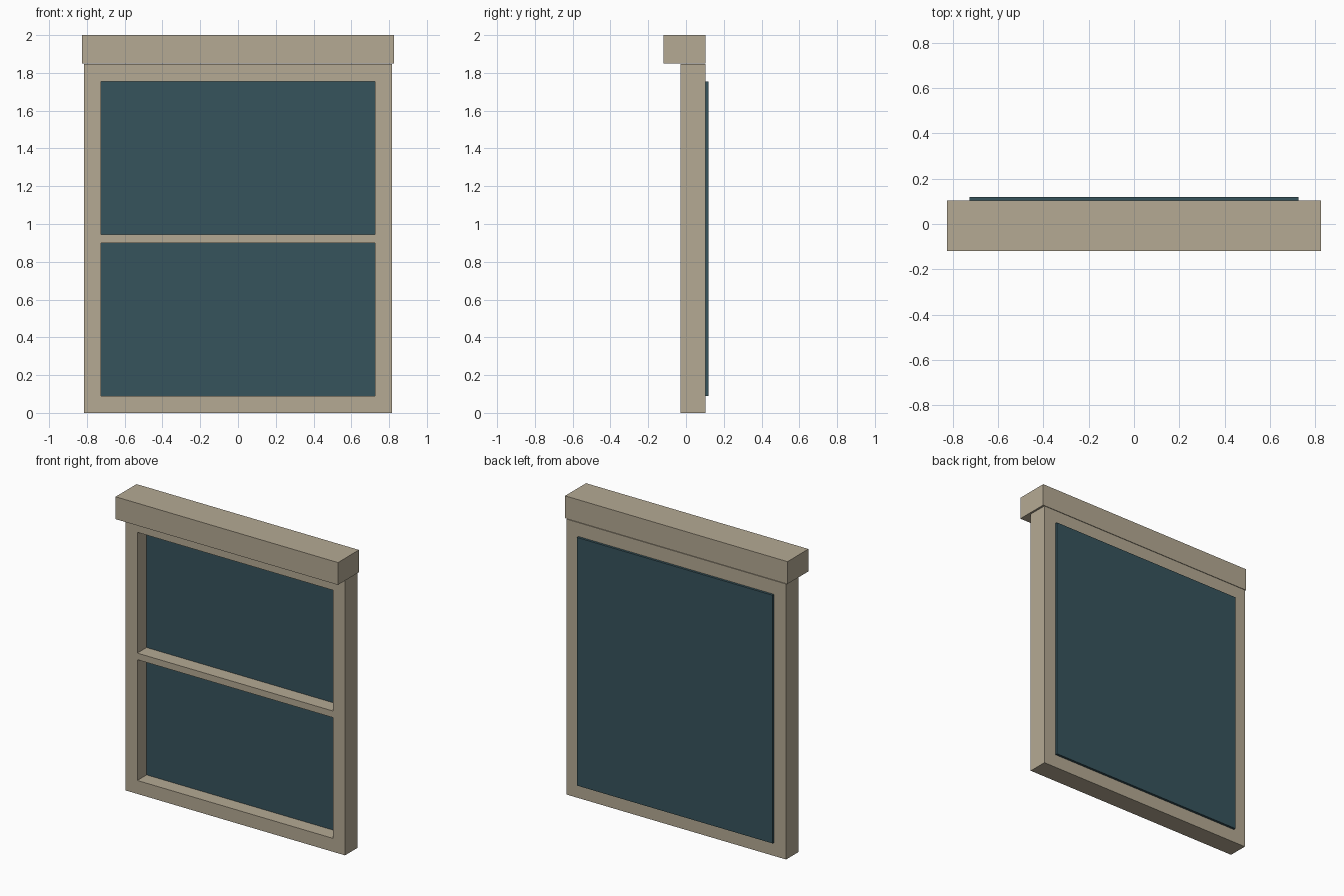
import bpy

if "Cube" in bpy.data.objects:
    bpy.data.objects.remove(bpy.data.objects["Cube"])


def material(name, color):
    m = bpy.data.materials.new(name)
    m.diffuse_color = (*color, 1)
    m.use_nodes = True
    m.node_tree.nodes["Principled BSDF"].inputs["Base Color"].default_value = m.diffuse_color
    return m


def box(name, x, y, z, mat=None):
    """Box from (min, max) ranges on each axis."""
    bpy.ops.mesh.primitive_cube_add(size=1)
    o = bpy.context.object
    o.name = name
    lo, hi = zip(x, y, z)
    for v in o.data.vertices:
        v.co = [hi[i] if v.co[i] > 0 else lo[i] for i in range(3)]
    if mat:
        o.data.materials.append(mat)
    return o


paint = material("painted_wood", (0.46, 0.40, 0.295))
dark = material("dark_glass", (0.037, 0.087, 0.107))

HALF = 0.726                # half width of the openings
FRONT, BACK = -0.03, 0.103  # frame depth
GLASS = 0.068               # front face of the glass, recessed in the frame
BOTTOM, TOP = 0.09, 1.754
BAR = (0.9, 0.944)          # crossbar heights

# Frame: solid slab with one large opening cut through
frame = box("window_frame", (-0.815, 0.815), (FRONT, BACK), (0, 1.847), paint)
cutter = box("opening_cutter", (-HALF, HALF), (-0.3, 0.3), (BOTTOM, TOP))
cutter.hide_render = True
mod = frame.modifiers.new("opening", 'BOOLEAN')
mod.operation = 'DIFFERENCE'
mod.solver = 'EXACT'
mod.object = cutter
bpy.context.view_layer.objects.active = frame
bpy.ops.object.modifier_apply(modifier=mod.name)
bpy.data.objects.remove(cutter)

# Crossbar: sits in front of the glass
box("crossbar", (-HALF, HALF), (FRONT, GLASS), BAR, paint)

# Head casing: overhangs the front, a hairline gap above the frame
box("head_casing", (-0.825, 0.825), (-0.119, BACK), (1.85, 2.0), paint)

# Glass: a single pane set in the opening, standing proud at the back
box("glass_pane", (-HALF, HALF), (GLASS, 0.119), (BOTTOM, TOP), dark)
